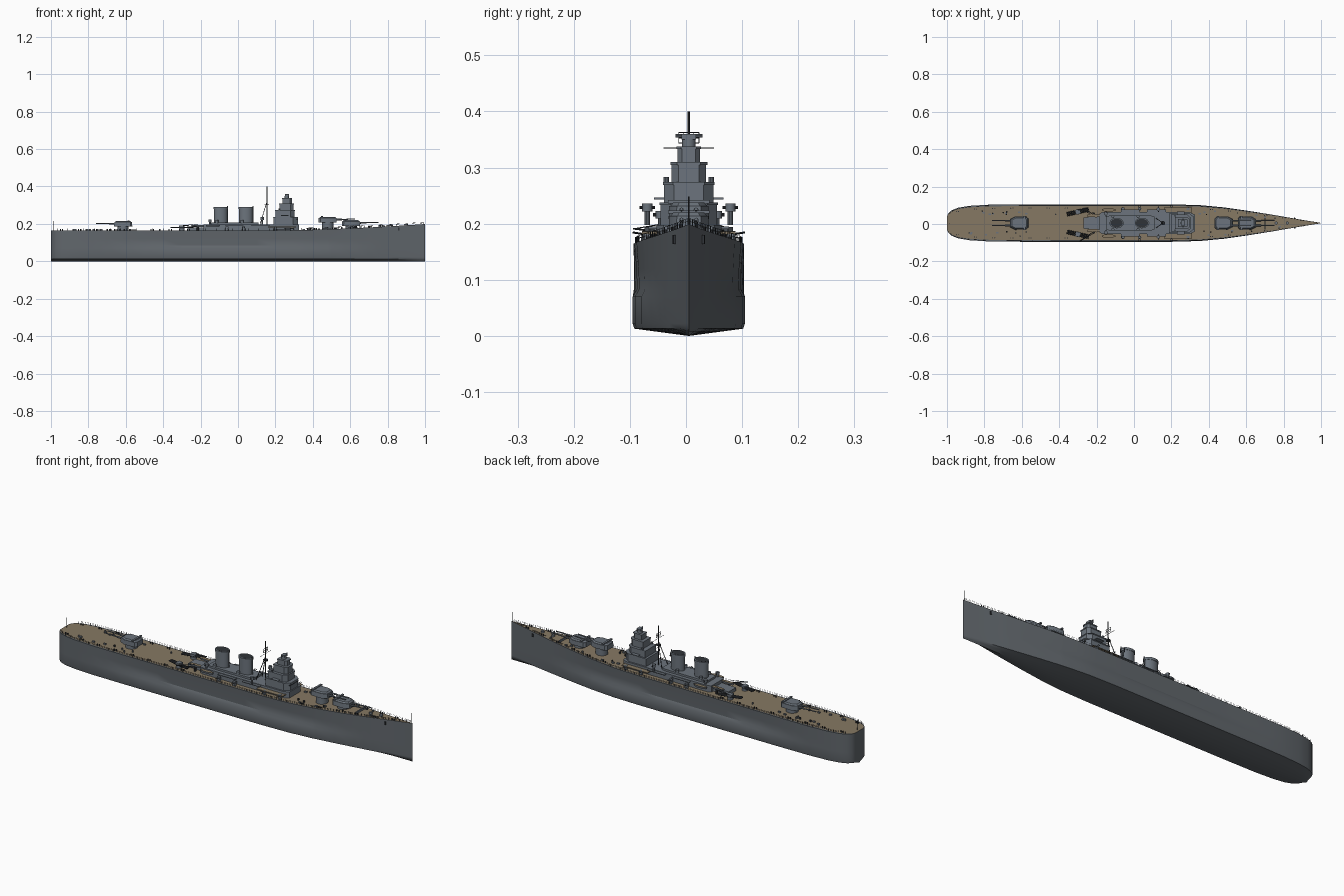
import bpy, bmesh, math, random
from mathutils import Matrix, Vector

cube = bpy.data.objects.get("Cube")
if cube:
    bpy.data.objects.remove(cube, do_unlink=True)
random.seed(4)
CY = 0.005          # centreline of the ship
made = []


def material(name, rgb):
    m = bpy.data.materials.new(name)
    m.use_nodes = True
    m.diffuse_color = (*rgb, 1)
    bsdf = m.node_tree.nodes["Principled BSDF"]
    bsdf.inputs["Base Color"].default_value = (*rgb, 1)
    bsdf.inputs["Roughness"].default_value = 0.8
    return m


HULL = material("hull grey", (0.12, 0.135, 0.15))
STEEL = material("superstructure grey", (0.15, 0.175, 0.205))
WOOD = material("deck planking", (0.24, 0.19, 0.125))
DARK = material("dark fittings", (0.03, 0.034, 0.04))


class Part:
    """Collects simple solids into one named object."""

    def __init__(self, name, *mats):
        self.name, self.mats, self.bm = name, mats, bmesh.new()

    def box(self, c, s, rot=0, mat=0):
        m = Matrix.Translation(c) @ Matrix.Rotation(rot, 4, 'Z') @ Matrix.Diagonal((*s, 1))
        g = bmesh.ops.create_cube(self.bm, size=1, matrix=m)
        self.paint(g["verts"], mat)

    def drum(self, x, y, z0, z1, rx, ry=None, taper=1, seg=20, mat=0):
        m = Matrix.Translation((x, y, (z0 + z1) / 2)) @ Matrix.Diagonal((rx, ry or rx, 1, 1))
        g = bmesh.ops.create_cone(self.bm, cap_ends=True, segments=seg, radius1=1,
                                  radius2=taper, depth=z1 - z0, matrix=m)
        self.paint(g["verts"], mat)

    def rod(self, p, q, r, seg=6, mat=0):
        p, q = Vector(p), Vector(q)
        m = Matrix.Translation((p + q) / 2) @ (q - p).to_track_quat('Z', 'Y').to_matrix().to_4x4()
        g = bmesh.ops.create_cone(self.bm, cap_ends=True, segments=seg, radius1=r, radius2=r,
                                  depth=(q - p).length, matrix=m)
        self.paint(g["verts"], mat)

    def prism(self, outline, z0, z1, top=1, mat=0, roof=None):
        """Plan outline of one side, mirrored, extruded upward and narrowed by top."""
        pts = outline + [(x, -y) for x, y in reversed(outline)]
        mx = sum(p[0] for p in pts) / len(pts)
        lo = [self.bm.verts.new((x, y, z0)) for x, y in pts]
        hi = [self.bm.verts.new((mx + (x - mx) * top, y * top, z1)) for x, y in pts]
        self.bm.faces.new(lo[::-1]).material_index = mat
        self.bm.faces.new(hi).material_index = mat if roof is None else roof
        for i in range(len(pts)):
            j = (i + 1) % len(pts)
            self.bm.faces.new((lo[i], lo[j], hi[j], hi[i])).material_index = mat

    def paint(self, verts, mat):
        for f in {f for v in verts for f in v.link_faces}:
            f.material_index = mat

    def done(self, loc=(0, 0, 0), rot=0):
        bmesh.ops.recalc_face_normals(self.bm, faces=self.bm.faces)
        me = bpy.data.meshes.new(self.name)
        self.bm.to_mesh(me)
        self.bm.free()
        for m in self.mats:
            me.materials.append(m)
        ob = bpy.data.objects.new(self.name, me)
        bpy.context.collection.objects.link(ob)
        ob.location = (loc[0], loc[1] + CY, loc[2])
        ob.rotation_euler.z = rot
        made.append(ob)


BEAM = [(-1, .035), (-.993, .052), (-.975, .068), (-.94, .082), (-.88, .092), (-.78, .098),
        (-.6, .1), (.2, .1), (.35, .096), (.48, .084), (.6, .067), (.75, .043), (.9, .017), (1, .0006)]


def half(x):
    for (a, u), (b, v) in zip(BEAM, BEAM[1:]):
        if x <= b:
            return u + (v - u) * (x - a) / (b - a)
    return 0


def deck(x):
    return 0.165 + 0.034 * max(0, (x - 0.2) / 0.8) ** 1.6


# Hull: lofted sections with a side bulge amidships and a planked deck
hull = Part("hull", HULL, WOOD)
stations = sorted({x for x, _ in BEAM} | {i / 10 for i in range(-7, 10)})
rings = []
for x in stations:
    h, d = half(x), deck(x)
    b = min(1, max(0, (0.75 - abs(x)) / 0.3))
    sec = [(.6, .008), (.97, .013), (1, .022), (1, .07), (1 - .08 * b, .084),
           (1 - .065 * b, .12), (1 - .03 * b, d), (.91, d)]
    side = [(y * h, z) for y, z in sec]
    loop = [(0, 0)] + side + [(-y, z) for y, z in reversed(side)]
    rings.append([hull.bm.verts.new((x, y, z)) for y, z in loop])
n = len(rings[0])
for r, s in zip(rings, rings[1:]):
    for i in range(n):
        j = (i + 1) % n
        f = hull.bm.faces.new((r[i], s[i], s[j], r[j]))
        f.material_index = int(i == n // 2)
hull.bm.faces.new(rings[0])
hull.bm.faces.new(rings[-1])
hull.done()

# Guard rails around the deck edge
rails = Part("guard_rails", DARK)
for s in (-1, 1):
    xs = [-.995 + i * 1.985 / 70 for i in range(71)]
    line = [Vector((x, s * half(x) * .95, deck(x))) for x in xs]
    for i, p in enumerate(line):
        rails.rod(p, p + Vector((0, 0, .011)), .0006, 4)
        if i:
            for h in (.006, .011):
                up = Vector((0, 0, h))
                rails.rod(line[i - 1] + up, p + up, .0004, 4)
rails.done()

# Flagstaffs at both ends
staff = Part("flagstaffs", DARK)
for x in (-.988, .992):
    staff.rod((x, 0, deck(x)), (x, 0, deck(x) + .05), .0012)
staff.done()

# Main gun turrets
TURRET = [(-.05, .024), (-.04, .034), (.02, .036), (.048, .022)]
for name, x, z, face in (("forward_turret", .605, .19, 1), ("raised_turret", .48, .208, 1),
                         ("aft_turret", -.615, .185, -1)):
    t = Part(name, STEEL, DARK)
    t.drum(0, 0, deck(x) - z - .005, 0, .03, seg=24)
    t.prism(TURRET, 0, .024, .97)
    t.prism([(p * .93, q * .9) for p, q in TURRET], .024, .03, .85)
    t.box((-.03, 0, .031), (.01, .074, .006))
    for y in (-.013, .013):
        t.rod((.04, y, .015), (.075, y, .016), .0045, 10)
        t.rod((.07, y, .016), (.145, y, .018), .0028, 10)
    t.done((x, 0, z), 0 if face > 0 else math.pi)

# Long midship deckhouse
house = Part("deckhouse", STEEL, WOOD)
house.prism([(-.185, .05), (-.17, .058), (.3, .058), (.325, .045)], .16, .198)
house.prism([(-.15, .034), (-.13, .04), (.09, .04), (.11, .034)], .198, .208)
house.prism([(-.27, .03), (-.18, .036)], .16, .182)
for s in (-1, 1):
    house.box((.235, s * .068, .184), (.15, .03, .004), mat=1)
    for x in (-.02, .12):
        house.box((x, s * .062, .193), (.1, .02, .004))
house.done()

# Funnels with dark mouths and cap bands
for name, x in (("aft_funnel", -.093), ("forward_funnel", .042)):
    f = Part(name, STEEL, DARK)
    f.drum(0, 0, 0, .085, .036, .026, seg=32)
    f.drum(0, 0, .076, .088, .038, .028, seg=32)
    f.drum(0, 0, .088, .0885, .033, .023, seg=32, mat=1)
    f.rod((.038, 0, 0), (.038, 0, .094), .003)
    for s in (-1, 1):
        f.drum(-.02, s * .034, 0, .018, .008, seg=12)
    f.done((x, 0, .203))

# Stepped bridge tower
tower = Part("bridge_tower", STEEL, WOOD, DARK)
for x0, x1, w, z0, z1 in ((.19, .32, .05, .198, .236), (.2, .302, .044, .236, .272),
                          (.222, .297, .031, .272, .308), (.238, .288, .02, .308, .336)):
    nose = (x1 - x0) * .2
    plan = [(x0, w), (x1 - nose, w), (x1, w * .6)]
    tower.prism(plan, z0, z1, roof=1 if z1 < .24 else 0)
    tower.prism([(x - .002 if x == x0 else x + .002, y + .002) for x, y in plan], z1 - .003, z1 + .002)
tower.box((.308, 0, .225), (.026, .07, .003), mat=2)
tower.drum(.26, 0, .336, .35, .012, seg=16)
tower.box((.262, 0, .355), (.02, .026, .01))
tower.rod((.262, -.024, .357), (.262, .024, .357), .003, 8)
tower.drum(.275, 0, .308, .318, .01)
for s in (-1, 1):
    tower.drum(.22, s * .04, .272, .283, .005, seg=10)
    tower.box((.25, s * .052, .245), (.04, .02, .003))
tower.done()

# Tripod mast, yard and lattice aerial
mast = Part("tripod_mast", DARK)
mast.rod((.155, 0, .198), (.155, 0, .4), .0022, 8)
for s in (-1, 1):
    mast.rod((.118, s * .025, .198), (.155, 0, .32), .0018)
    mast.rod((.155, s * .018, .344), (.155, s * .018, .363), .0007)
    mast.rod((.155, s * .009, .344), (.155, s * .009, .363), .0007)
for z, w in ((.335, .045), (.344, .018), (.353, .018), (.363, .018), (.29, .02)):
    mast.rod((.155, -w, z), (.155, w, z), .0009)
mast.drum(.155, 0, .3, .304, .012, seg=12)
mast.done()

# Gun directors on pedestals at each side
for s, side in ((-1, "right"), (1, "left")):
    for x, tag in ((.13, "forward"), (-.15, "aft")):
        d = Part(f"{side}_{tag}_director", STEEL, DARK)
        d.drum(0, 0, 0, .028, .005, seg=10)
        d.drum(0, 0, .024, .038, .009, seg=16)
        d.rod((0, -.014, .031), (0, .014, .031), .003, 8, mat=1)
        if tag == "forward":
            d.done((x, s * .074, .198))
            continue
        d.done((x, s * .05, .185))

    # Secondary guns along the deck edge
    for i, x in enumerate((-.06, .03, .2, .29)):
        g = Part(f"{side}_secondary_gun_{i + 1}", STEEL, DARK)
        g.drum(0, 0, 0, .01, .009, seg=12)
        g.box((0, 0, .015), (.016, .014, .012))
        for o in (-.004, .004):
            g.rod((o, s * .005, .016), (o, s * .024, .019), .0013, mat=1)
        g.done((x, s * .076, deck(x)))

    # Trainable tube mounts
    tubes = Part(f"{side}_tube_mount", DARK, STEEL)
    tubes.drum(0, 0, 0, .012, .014, seg=16, mat=1)
    for o in (-.008, 0, .008):
        tubes.rod((-.06, o, .016), (.06, o, .016), .0036, 10)
    tubes.box((0, 0, .021), (.025, .026, .01), mat=1)
    tubes.done((-.3, s * .06, .165), .22 if s > 0 else -.22)

    # Boat crane
    crane = Part(f"{side}_crane", DARK)
    crane.drum(0, 0, 0, .02, .006, seg=10)
    for o in (-.004, .004):
        crane.rod((0, o, .02), (-.09, o * .4, .026), .0014)
    crane.rod((0, 0, .034), (-.09, 0, .026), .001)
    crane.done((-.215, s * .05, .165), .55 if s < 0 else -.25)

    # Ship's boats with planked tops
    for i, x in enumerate((-.215, -.135)):
        b = Part(f"{side}_boat_{i + 1}", STEEL, WOOD)
        b.prism([(-.032, .003), (-.02, .007), (.015, .008), (.034, .001)], 0, .01, 1.15, roof=1)
        b.done((x, s * (.04 if i == 0 else .07), .184))

# Bollards, hatches and ventilators scattered along the deck
fit = Part("deck_fittings", DARK, STEEL)
for i in range(20):
    x = -.95 + i * .097
    if -.2 < x < .33:
        continue
    for s in (-1, 1):
        for o in (0, .012):
            fit.drum(x + o, s * half(x) * .8, deck(x), deck(x) + .008, .003, seg=8)
for i in range(40):
    x = random.choice((random.uniform(-.9, -.4), random.uniform(.34, .8)))
    y = random.choice((-1, 1)) * half(x) * random.uniform(.45, .75)
    if i % 2:
        fit.box((x, y, deck(x) + .003), (.012, .008, .007), mat=1)
    else:
        fit.drum(x, y, deck(x), deck(x) + .009, .004, seg=8, mat=i // 2 % 2)
for x in (.76, .82):
    fit.drum(x, 0, deck(x), deck(x) + .009, .008, seg=12, mat=1)
fit.box((.7, 0, deck(.7) + .004), (.006, .07, .012), mat=1)
fit.done()

# Anchors hung on the bow sides
anchors = Part("anchors", DARK)
for s in (-1, 1):
    anchors.box((.86, s * .026, .172), (.008, .005, .016), -s * .2)
anchors.done()

bpy.ops.object.select_all(action='DESELECT')
for ob in made:
    ob.select_set(True)
bpy.context.view_layer.objects.active = made[0]
bpy.ops.object.shade_smooth_by_angle(angle=math.radians(32))
